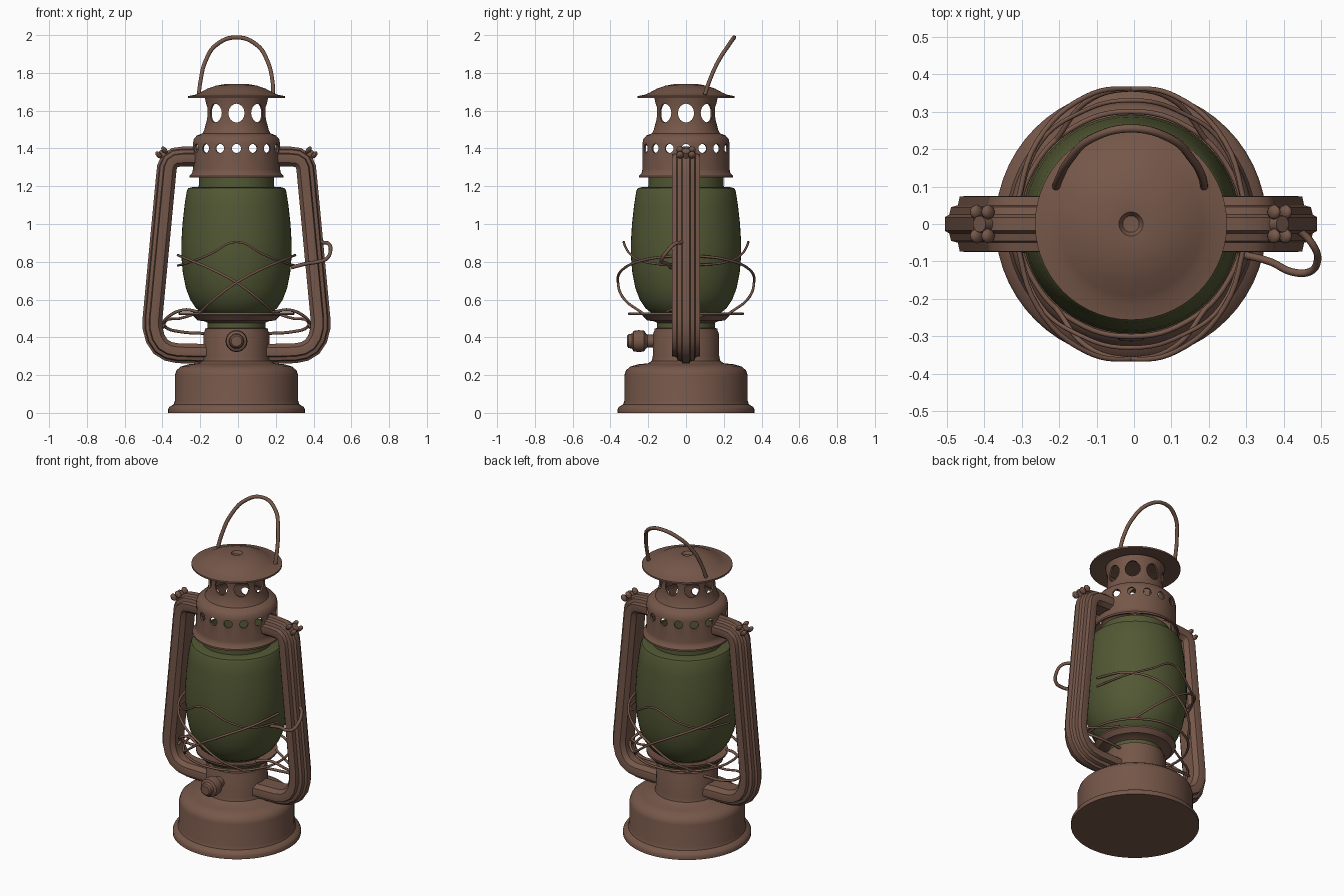
import bpy, bmesh, math
from mathutils import Matrix, Vector

if "Cube" in bpy.data.objects:
    bpy.data.objects.remove(bpy.data.objects["Cube"])

CX = -0.008  # lantern axis


def material(name, col):
    m = bpy.data.materials.new(name)
    m.diffuse_color = (*col, 1)
    m.use_nodes = True
    m.node_tree.nodes["Principled BSDF"].inputs["Base Color"].default_value = m.diffuse_color
    return m


RUST = material("rusty_brown", (0.18, 0.095, 0.067))
GREEN = material("green_glass", (0.085, 0.097, 0.034))


def smooth(ob, angle=35):
    for p in ob.data.polygons:
        p.use_smooth = True
    ob.data.set_sharp_from_angle(angle=math.radians(angle))


def finish(name, bm, mat):
    bmesh.ops.recalc_face_normals(bm, faces=bm.faces)
    me = bpy.data.meshes.new(name)
    bm.to_mesh(me)
    bm.free()
    me.materials.append(mat)
    ob = bpy.data.objects.new(name, me)
    bpy.context.collection.objects.link(ob)
    smooth(ob)
    return ob


def lathe(name, profile, mat, matrix=None, closed=False, steps=56):
    """Spin an (r, z) profile around z."""
    bm = bmesh.new()
    vs = [bm.verts.new((r, 0, z)) for r, z in profile]
    es = [bm.edges.new(p) for p in zip(vs, vs[1:])]
    if closed:
        es.append(bm.edges.new((vs[-1], vs[0])))
    bmesh.ops.spin(bm, geom=vs + es, cent=(0, 0, 0), axis=(0, 0, 1),
                   angle=2 * math.pi, steps=steps)
    bmesh.ops.remove_doubles(bm, verts=bm.verts, dist=1e-4)
    bm.transform(matrix or Matrix.Translation((CX, 0, 0)))
    return finish(name, bm, mat)


def wire(name, pts, radius=0.008, cyclic=False):
    """Round wire through the points, relative to the lantern axis."""
    cu = bpy.data.curves.new(name, 'CURVE')
    cu.dimensions = '3D'
    cu.bevel_depth, cu.bevel_resolution, cu.resolution_u = radius, 2, 6
    cu.use_fill_caps = True
    sp = cu.splines.new('BEZIER')
    sp.bezier_points.add(len(pts) - 1)
    for b, (x, y, z) in zip(sp.bezier_points, pts):
        b.co = (x + CX, y, z)
        b.handle_left_type = b.handle_right_type = 'AUTO'
    sp.use_cyclic_u = cyclic
    cu.materials.append(RUST)
    ob = bpy.data.objects.new(name, cu)
    bpy.context.collection.objects.link(ob)
    return ob


# Fuel tank with foot rim and neck
lathe("fuel_tank", [(0, 0), (.362, 0), (.362, .02), (.355, .032), (.333, .045), (.326, .065),
                    (.326, .2), (.318, .225), (.295, .245), (.255, .257), (.2, .263), (.182, .275),
                    (.176, .3), (.174, .42), (.168, .435), (.168, .447), (.14, .45), (0, .45)], RUST)

# Glass globe
lathe("glass_globe", [(.153, .44), (.153, .51), (.185, .53), (.215, .555), (.245, .6), (.268, .66),
                      (.284, .74), (.292, .83), (.292, .9), (.286, 1.0), (.275, 1.1), (.263, 1.175),
                      (.255, 1.19), (.235, 1.195), (.2, 1.197), (.198, 1.26), (.185, 1.26),
                      (.18, 1.19)], GREEN)

# Plate that carries the globe
lathe("globe_plate", [(.15, .475), (.17, .485), (.205, .49), (.215, .5), (.23, .515), (.23, .525),
                      (.205, .515), (.15, .505)], RUST, closed=True)

# Chimney shell with vent holes
outer = [(.25, 1.245), (.25, 1.255), (.235, 1.27), (.231, 1.29), (.231, 1.425), (.226, 1.45),
         (.21, 1.468), (.18, 1.48), (.17, 1.5), (.16, 1.54), (.158, 1.62), (.168, 1.672)]
chimney = lathe("chimney", outer + [(r - .01, z - (.006 if 1.44 < z < 1.49 else 0))
                                    for r, z in reversed(outer)], RUST, closed=True)
bm = bmesh.new()
for count, rad, z, hw, hh in ((16, .227, 1.4, .024, .024), (8, .156, 1.587, .043, .05)):
    for i in range(count):
        m = (Matrix.Translation((CX, 0, z)) @ Matrix.Rotation(2 * math.pi * i / count, 4, 'Z')
             @ Matrix.Translation((rad, 0, 0)) @ Matrix.Rotation(math.pi / 2, 4, 'Y')
             @ Matrix.Diagonal((hh, hw, 1, 1)))
        bmesh.ops.create_cone(bm, cap_ends=True, segments=16, radius1=1, radius2=1,
                              depth=.07, matrix=m)
cutter = finish("vent_cutter", bm, RUST)
cutter.hide_render = True
mod = chimney.modifiers.new("vents", 'BOOLEAN')
mod.operation, mod.object, mod.solver = 'DIFFERENCE', cutter, 'EXACT'
bpy.context.view_layer.objects.active = chimney
bpy.ops.object.modifier_apply(modifier="vents")
bpy.data.objects.remove(cutter)
smooth(chimney)

# Domed cap with a central dimple
lathe("chimney_cap", [(0, 1.722), (.022, 1.724), (.032, 1.74), (.06, 1.741), (.11, 1.732),
                      (.155, 1.716), (.19, 1.697), (.215, 1.685), (.256, 1.677), (.256, 1.667),
                      (.21, 1.67), (.15, 1.685), (0, 1.71)], RUST)

# Side tubes: ridged section swept along a bent path, one each side
path = [(.2, 1.355), (.28, 1.355), (.325, 1.35), (.352, 1.332), (.366, 1.3), (.372, 1.24),
        (.442, .5), (.442, .45), (.428, .395), (.4, .352), (.36, .328), (.31, .318), (.15, .315)]
half = [(-.05, .045), (-.03, .07), (-.005, .075), (.015, .073), (.02, .05), (.038, .045),
        (.043, .025), (.055, .018)]
section = half + [(n, -y) for n, y in reversed(half)]
for side, label in ((1, "right"), (-1, "left")):
    bm = bmesh.new()
    rings = []
    for i, (r, z) in enumerate(path):
        a, b = path[max(i - 1, 0)], path[min(i + 1, len(path) - 1)]
        t = Vector((b[0] - a[0], b[1] - a[1])).normalized()
        rings.append([bm.verts.new((CX + side * (r - t.y * n), y, z + t.x * n))
                      for n, y in section])
    k = len(section)
    for p, q in zip(rings, rings[1:]):
        for j in range(k):
            bm.faces.new((p[j], p[(j + 1) % k], q[(j + 1) % k], q[j]))
    bm.faces.new(rings[0])
    bm.faces.new(rings[-1])
    finish(label + "_side_tube", bm, RUST)

    # Winged clip on the upper bend
    bm = bmesh.new()
    base = Matrix.Translation((CX + side * .385, 0, 1.365)) @ Matrix.Rotation(side * .7, 4, 'Y')
    bmesh.ops.create_cone(bm, cap_ends=True, segments=12, radius1=.03, radius2=.022, depth=.06,
                          matrix=base)
    for dx in (-.02, .02):
        for dy in (-.032, .032):
            bmesh.ops.create_uvsphere(bm, u_segments=10, v_segments=6, radius=1,
                                      matrix=base @ Matrix.Translation((dx, dy, .018))
                                      @ Matrix.Diagonal((.014, .02, .022, 1)))
    finish(label + "_clip", bm, RUST)

# Wick knob on the front of the neck
knob_at = Matrix.Translation((CX, 0, .38)) @ Matrix.Rotation(math.pi / 2, 4, 'X')
lathe("wick_knob", [(0, .15), (.034, .15), (.034, .205), (.04, .212), (.055, .222), (.058, .25),
                    (.054, .278), (.04, .285), (.036, .305), (.028, .312), (0, .313)],
      RUST, matrix=knob_at, steps=20)

# Carrying handle, leaning back
arch = [(.195, .1, 1.685), (.19, .125, 1.76), (.165, .17, 1.86), (.105, .228, 1.95)]
wire("carry_handle", [(-.2 if i == 0 else -x, y, z) for i, (x, y, z) in enumerate(arch)]
     + [(0, .255, 1.988)] + arch[::-1], .011)

# Guard wires around the globe, front and back
ring = [(.3 * math.cos(a), .3 * math.sin(a), .525) for a in
        [math.pi * i / 6 for i in range(12)]]
wire("guard_ring", ring, .007, cyclic=True)
cross = [(-.31, .03, .835), (-.25, .22, .81), (-.12, .34, .755), (0, .36, .69),
         (.12, .325, .6), (.2, .225, .525)]
peak = [(-.31, .03, .78), (-.24, .22, .8), (-.14, .295, .84), (0, .33, .905)]
bulge = [(-.3, .08, .83), (-.2, .27, .825), (-.08, .345, .79), (-.15, .335, .68),
         (-.19, .285, .59), (-.14, .26, .525)]
for fy, where in ((-1, "front"), (1, "back")):
    for sx, lr in ((1, "a"), (-1, "b")):
        wire(f"{where}_guard_cross_{lr}", [(sx * x, fy * y, z) for x, y, z in cross], .007)
    left = [(x, fy * y, z) for x, y, z in peak]
    wire(f"{where}_guard_peak", left + [(-x, y, z) for x, y, z in left[-2::-1]], .006)

# Globe lifting lever with looped grip
wire("lift_lever", [(.41, -.01, .93), (.45, -.02, .905), (.488, -.06, .895), (.497, -.1, .855),
                    (.475, -.128, .815), (.43, -.128, .8), (.37, -.1, .79), (.29, -.08, .77)], .01)

# Small bent wires linking the globe plate to the side tubes
for s, lr in ((1, "right"), (-1, "left")):
    wire(lr + "_upper_link", [(s * .2, -.1, .535), (s * .28, -.07, .545), (s * .36, -.04, .51),
                              (s * .385, 0, .475), (s * .37, .03, .45), (s * .3, .06, .43),
                              (s * .16, .06, .42)], .008)
    wire(lr + "_lower_link", [(s * .2, .1, .53), (s * .3, .06, .5), (s * .37, .02, .49),
                              (s * .39, -.02, .45)], .007)
